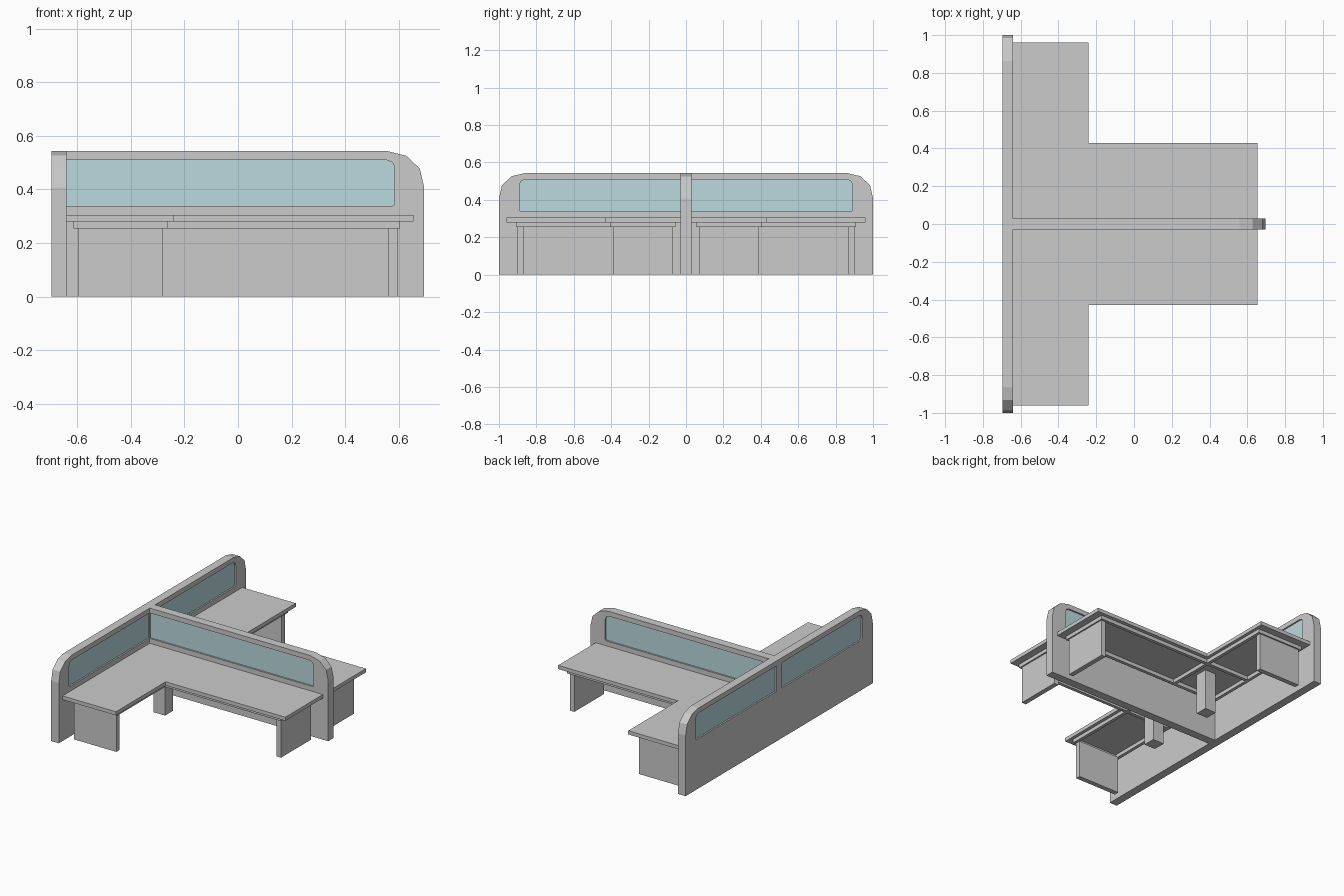
import bpy, bmesh
from mathutils import Vector

if "Cube" in bpy.data.objects:
    bpy.data.objects.remove(bpy.data.objects["Cube"])

glass_mat = bpy.data.materials.new("blue_glass")
glass_mat.diffuse_color = (0.5, 0.7, 0.73, 1)
glass_mat.use_nodes = True
glass_mat.node_tree.nodes["Principled BSDF"].inputs["Base Color"].default_value = glass_mat.diffuse_color


def prism(name, pts, vec, mat=None):
    """Closed solid from a planar outline pushed along vec."""
    bm = bmesh.new()
    face = bm.faces.new([bm.verts.new(p) for p in pts])
    ext = bmesh.ops.extrude_face_region(bm, geom=[face], use_keep_orig=True)
    verts = [g for g in ext["geom"] if isinstance(g, bmesh.types.BMVert)]
    bmesh.ops.translate(bm, verts=verts, vec=Vector(vec))
    bmesh.ops.recalc_face_normals(bm, faces=bm.faces)
    me = bpy.data.meshes.new(name)
    bm.to_mesh(me)
    bm.free()
    ob = bpy.data.objects.new(name, me)
    bpy.context.collection.objects.link(ob)
    if mat:
        me.materials.append(mat)
    return ob


def box(name, x0, x1, y0, y1, z0, z1):
    return prism(name, [(x0, y0, z0), (x1, y0, z0), (x1, y1, z0), (x0, y1, z0)], (0, 0, z1 - z0))


def cut(target, cutter):
    """Subtract a cutter and bake the result."""
    mod = target.modifiers.new("window", "BOOLEAN")
    mod.operation, mod.solver, mod.object = "DIFFERENCE", "EXACT", cutter
    cutter.hide_render = True
    bpy.context.view_layer.update()
    dg = bpy.context.evaluated_depsgraph_get()
    baked = bpy.data.meshes.new_from_object(target.evaluated_get(dg))
    target.modifiers.clear()
    target.data = baked
    bpy.data.objects.remove(cutter)


def rounded_end(e):
    """Outer end of a wall, from the floor up over the faceted corner."""
    return [(e, 0), (e, 0.408), (e - 0.016, 0.478), (e - 0.067, 0.526), (e - 0.136, 0.543)]


def window(a, b):
    """Window outline with softened outer corners."""
    return [(a, 0.338), (b - 0.01, 0.338), (b - 0.003, 0.341), (b, 0.348),
            (b, 0.48), (b - 0.008, 0.501), (b - 0.03, 0.51), (a, 0.51)]


# long back wall, with one window on each side of the junction
end = rounded_end(1.0)
outline = end + [(-u, v) for u, v in reversed(end)]
back_wall = prism("back_wall", [(-0.697, u, v) for u, v in outline], (0.057, 0, 0))
for s, side in ((-1, "front"), (1, "rear")):
    win = window(0.03, 0.89)
    cut(back_wall, prism("window_cutter", [(-0.75, s * u, v) for u, v in win], (0.2, 0, 0)))
    prism(side + "_back_glass", [(-0.687, s * u, v) for u, v in win], (0.037, 0, 0), glass_mat)

# divider wall between the two desks
outline = [(-0.64, 0)] + rounded_end(0.695) + [(-0.64, 0.543)]
divider = prism("divider_wall", [(u, -0.029, v) for u, v in outline], (0, 0.058, 0))
cut(divider, prism("window_cutter", [(u, -0.1, v) for u, v in window(-0.66, 0.585)], (0, 0.2, 0)))
prism("divider_glass", [(u, -0.018, v) for u, v in window(-0.64, 0.585)], (0, 0.036, 0), glass_mat)

# an L-shaped desk on each side of the divider
T = 0.022
X0, XC, X1 = -0.615, -0.262, 0.605
Y0, YC, Y1 = 0.055, 0.405, 0.91
for s, side in ((-1, "front"), (1, "rear")):
    top = [(-0.64, 0.029), (0.655, 0.029), (0.655, 0.43), (-0.24, 0.43), (-0.24, 0.96), (-0.64, 0.96)]
    prism(side + "_desk_top", [(x, s * y, 0.28) for x, y in top], (0, 0, 0.025))

    # rails under the top, along the outline and across the corner
    rails = {
        "wall_rail": (X0, X1, Y0, Y0 + T),
        "inner_rail": (X0 + T, X1, YC - T, YC),
        "end_rail": (X1 - T, X1, Y0 + T, YC - T),
        "return_wall_rail": (X0, X0 + T, Y0 + T, Y1),
        "return_inner_rail": (XC - T, XC, Y0 + T, Y1),
        "return_end_rail": (X0 + T, XC - T, Y1 - T, Y1),
    }
    for name, (x0, x1, y0, y1) in rails.items():
        box(f"{side}_{name}", x0, x1, s * y0, s * y1, 0.255, 0.28)

    # panel legs at both ends and a square post near the corner
    box(side + "_main_panel_leg", 0.562, 0.595, s * 0.072, s * 0.39, 0, 0.256)
    box(side + "_return_panel_leg", -0.598, -0.28, s * 0.867, s * 0.9, 0, 0.256)
    box(side + "_corner_post", -0.422, -0.337, s * 0.213, s * 0.298, 0, 0.281)
